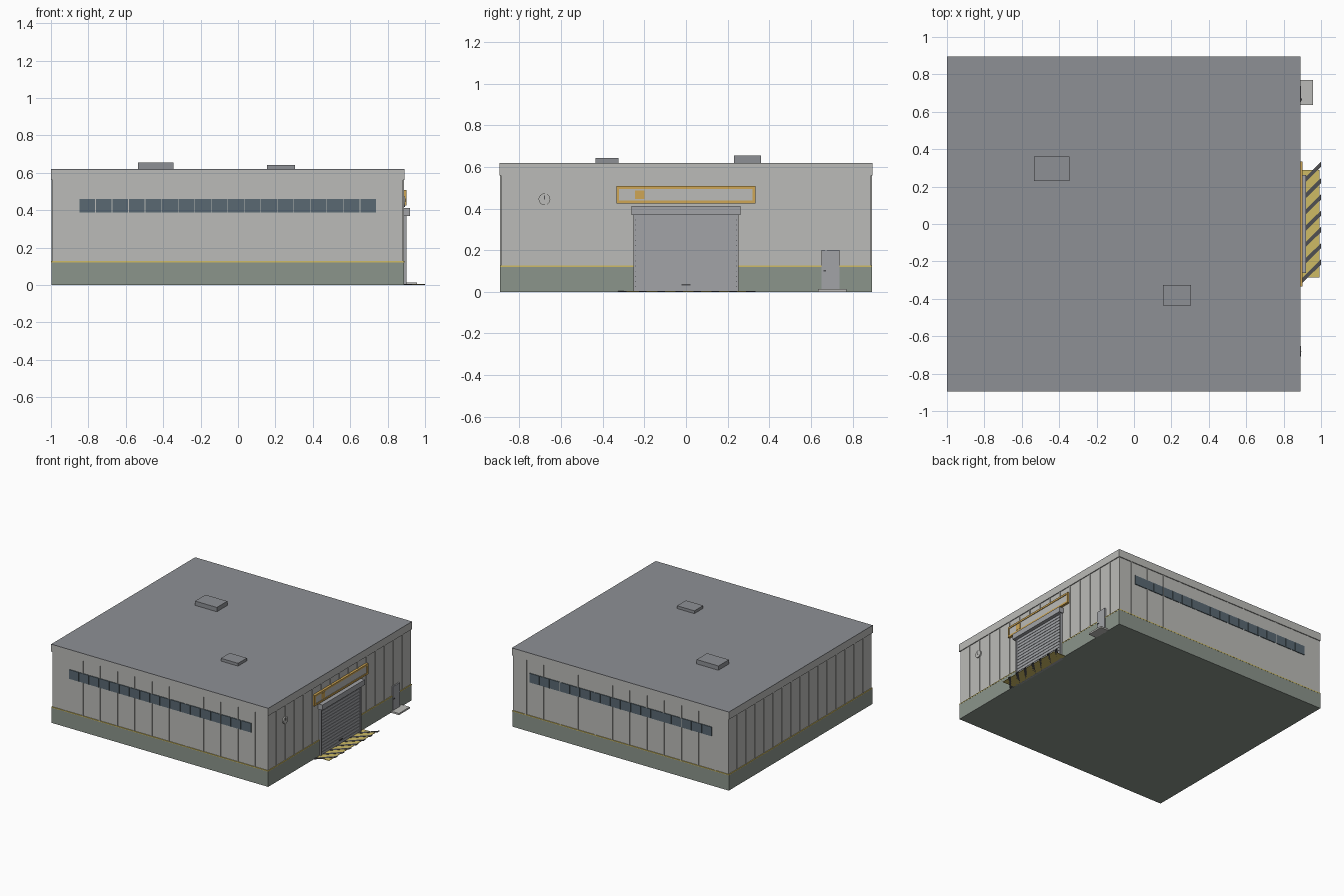
import bpy, bmesh, math
from mathutils import Matrix, Vector

if "Cube" in bpy.data.objects:
    bpy.data.objects.remove(bpy.data.objects["Cube"])


def mat(name, r, g, b):
    m = bpy.data.materials.new(name)
    m.diffuse_color = (r, g, b, 1)
    m.use_nodes = True
    m.node_tree.nodes["Principled BSDF"].inputs["Base Color"].default_value = m.diffuse_color
    return m


WALL = mat("wall_grey", 0.50, 0.50, 0.48)
BASE = mat("base_green_grey", 0.26, 0.30, 0.26)
ROOF = mat("roof_grey", 0.27, 0.28, 0.30)
GLASS = mat("glass", 0.10, 0.14, 0.17)
YELLOW = mat("yellow", 0.62, 0.50, 0.13)
ORANGE = mat("orange", 0.62, 0.38, 0.09)
METAL = mat("shutter_metal", 0.36, 0.37, 0.39)
DARK = mat("dark", 0.08, 0.08, 0.085)


def boxes(name, material, items):
    """One object from boxes given as (x0, x1, y0, y1, z0, z1)."""
    bm = bmesh.new()
    for x0, x1, y0, y1, z0, z1 in items:
        c = Vector((x0 + x1, y0 + y1, z0 + z1)) / 2
        bmesh.ops.create_cube(bm, size=1, matrix=Matrix.Translation(c)
                              @ Matrix.Diagonal((x1 - x0, y1 - y0, z1 - z0, 1)))
    return finish(name, material, bm)


def finish(name, material, bm):
    me = bpy.data.meshes.new(name)
    bm.to_mesh(me)
    bm.free()
    me.materials.append(material)
    ob = bpy.data.objects.new(name, me)
    bpy.context.collection.objects.link(ob)
    return ob


X0, X1, Y = -1.0, 0.89, 0.895

# Main shell: plinth, yellow line, walls, parapet band, roof
boxes("plinth", BASE, [(X0 + .002, X1 - .002, -Y + .002, Y - .002, 0, .12)])
boxes("plinth_stripe", YELLOW, [(X0 + .001, X1 - .001, -Y + .001, Y - .001, .12, .127)])
boxes("walls", WALL, [(X0 + .007, X1 - .007, -Y + .007, Y - .007, .127, .56)])
boxes("parapet", WALL, [(X0, X1, -Y, Y, .56, .616)])
boxes("roof", ROOF, [(X0, X1, -Y, Y, .616, .62)])
boxes("roof_units", ROOF, [(-.535, -.345, .23, .36, .62, .654),
                           (.155, .305, -.435, -.325, .62, .642)])

# Vertical cladding ribs on all four walls
ribs = []
for i in range(12):
    x = -.88 + i * .15
    for s in (-1, 1):
        a, b = sorted((s * (Y - .008), s * (Y - .002)))
        ribs.append((x - .005, x + .005, a, b, .127, .56))
for i in range(15):
    y = -.784 + i * .112
    ribs.append((X0 + .002, X0 + .008, y - .005, y + .005, .127, .56))
    ribs.append((X1 - .008, X1 - .002, y - .005, y + .005,
                 .38 if abs(y) < .25 else .127, .56))
boxes("wall_ribs", WALL, ribs)

# Ribbon windows on front and back
panes = []
step = 1.59 / 18
for i in range(18):
    x = -.85 + i * step
    for s in (-1, 1):
        a, b = sorted((s * (Y - .008), s * (Y - .001)))
        panes.append((x + .002, x + step - .002, a, b, .388, .46))
boxes("ribbon_windows", GLASS, panes)

# Roller shutter: backing, slats, side rails, housing, handle
boxes("shutter_back", METAL, [(.87, .8905, -.245, .245, 0, .375)])
pitch = .37 / 15
boxes("shutter_slats", METAL, [(.888, .8935, -.24, .24, i * pitch + .0025, (i + 1) * pitch - .0015)
                               for i in range(15)])
boxes("shutter_rails", METAL, [(.88, .90, -.253, -.24, 0, .375), (.88, .90, .24, .253, 0, .375)])
boxes("shutter_housing", METAL, [(.88, .92, -.263, .263, .37, .412)])
boxes("shutter_handle", DARK, [(.89, .898, -.022, .022, .03, .037)])

# Sign board with orange frame and blank panel
y0, y1, z0, z1, t = -.335, .333, .424, .508, .014
boxes("sign_frame", ORANGE, [(.88, .902, y0, y1, z0, z0 + t), (.88, .902, y0, y1, z1 - t, z1),
                             (.88, .902, y0, y0 + t, z0 + t, z1 - t),
                             (.88, .902, y1 - t, y1, z0 + t, z1 - t)])
boxes("sign_panel", WALL, [(.88, .897, y0 + t, y1 - t, z0 + t, z1 - t)])
boxes("sign_square", ORANGE, [(.89, .899, -.245, -.2, .445, .488)])

# Side door, its handle and step
boxes("side_door", METAL, [(.87, .894, .652, .738, .013, .2)])
boxes("side_door_handle", DARK, [(.89, .898, .66, .672, .098, .104)])
boxes("side_step", WALL, [(.885, .957, .635, .77, 0, .013)])

# Round wall dial with a hand
bm = bmesh.new()
bmesh.ops.create_cone(bm, cap_ends=True, segments=24, radius1=.028, radius2=.028, depth=.014,
                      matrix=Matrix.Translation((.886, -.68, .445))
                      @ Matrix.Rotation(math.pi / 2, 4, 'Y'))
finish("wall_dial", WALL, bm)
boxes("dial_hand", DARK, [(.892, .895, -.682, -.678, .443, .463)])

# Loading pad with diagonal hazard bars
boxes("loading_pad", YELLOW, [(.885, .992, -.285, .288, 0, .003)])
bm = bmesh.new()
for i in range(7):
    yc = -.258 + i * .087
    w = .014
    lo = [bm.verts.new(p) for p in ((.888, yc - .055 - w, .0), (1.0, yc + .055 - w, .0),
                                    (1.0, yc + .055 + w, .0), (.888, yc - .055 + w, .0))]
    f = bm.faces.new(lo)
    top = bmesh.ops.extrude_face_region(bm, geom=[f])["geom"]
    bmesh.ops.translate(bm, vec=(0, 0, .0045),
                        verts=[v for v in top if isinstance(v, bmesh.types.BMVert)])
bmesh.ops.recalc_face_normals(bm, faces=bm.faces)
finish("hazard_bars", DARK, bm)
